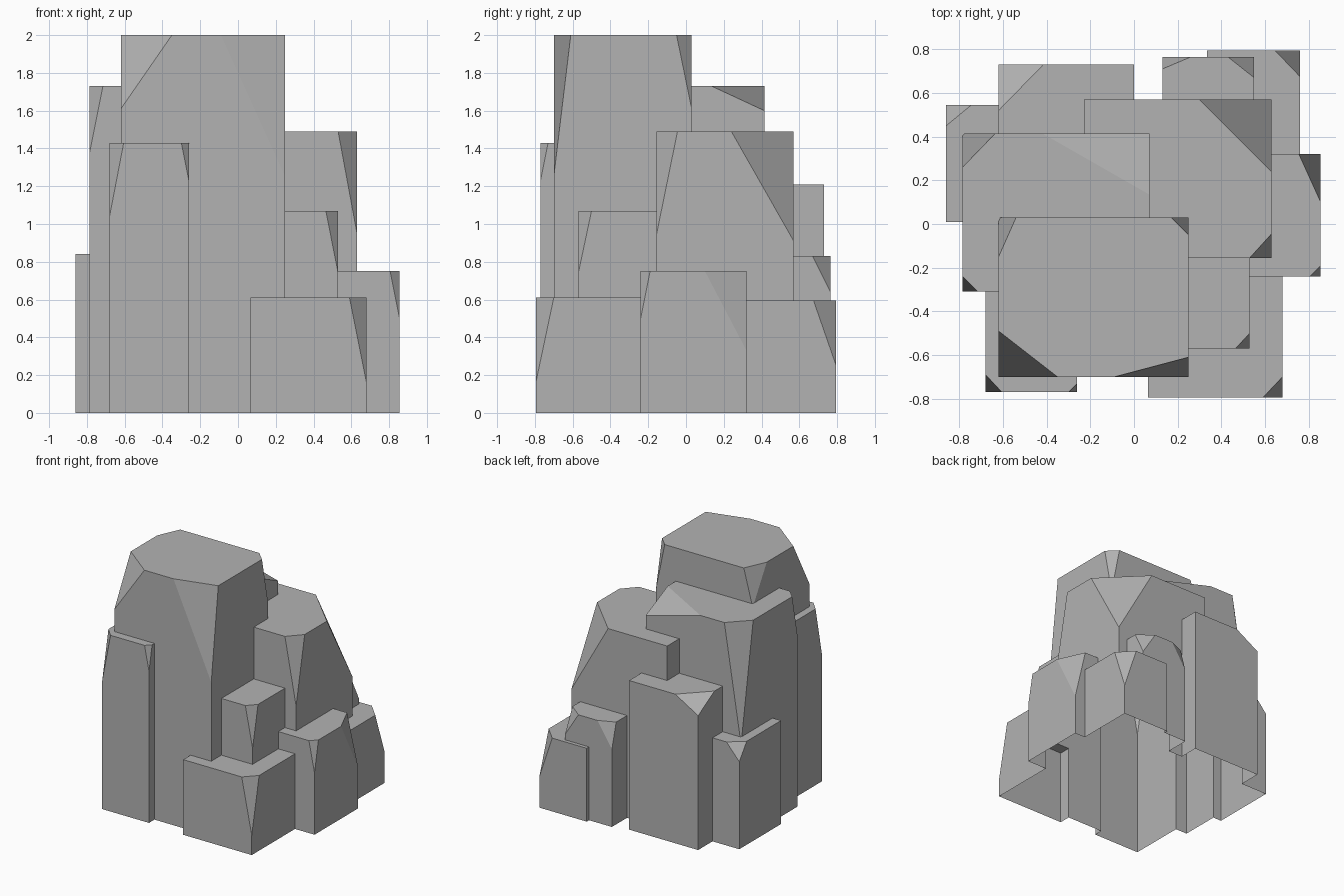
import bpy, bmesh
from mathutils import Vector

if "Cube" in bpy.data.objects:
    bpy.data.objects.remove(bpy.data.objects["Cube"], do_unlink=True)

stone = bpy.data.materials.new("grey stone")
stone.use_nodes = True
stone.diffuse_color = (0.45, 0.45, 0.45, 1)
stone.node_tree.nodes["Principled BSDF"].inputs["Base Color"].default_value = stone.diffuse_color

FL, FR, BL, BR = (0, 0), (1, 0), (0, 1), (1, 1)   # corner = (x side, y side)


def rock(name, xs, ys, top, depth, cuts):
    """Square column whose top corners may be sliced off by (dx, dy, dz)."""
    bm = bmesh.new()
    for corner in (FL, FR, BL, BR):
        ix, iy = corner
        p = Vector((xs[ix], ys[iy], top))
        bm.verts.new((p.x, p.y, -depth))
        if corner in cuts:
            dx, dy, dz = cuts[corner]
            bm.verts.new(p + Vector((dx * (1 - 2 * ix), 0, 0)))
            bm.verts.new(p + Vector((0, dy * (1 - 2 * iy), 0)))
            bm.verts.new(p - Vector((0, 0, dz)))
        else:
            bm.verts.new(p)
    bmesh.ops.convex_hull(bm, input=bm.verts[:])
    bmesh.ops.dissolve_limit(bm, angle_limit=0.01, verts=bm.verts[:], edges=bm.edges[:])
    bmesh.ops.recalc_face_normals(bm, faces=bm.faces[:])
    me = bpy.data.meshes.new(name)
    bm.to_mesh(me)
    bm.free()
    me.materials.append(stone)
    ob = bpy.data.objects.new(name, me)
    bpy.context.scene.collection.objects.link(ob)
    return ob


# name, x range, y range, top height, sliced corners
columns = [
    ("rock_cluster", (-.62, .25), (-.70, .03), 2.0,
     {FL: (.27, .21, .39), FR: (.34, .09, .75), BR: (.08, .08, .39), BL: (.08, .18, .3)}),
    ("left_tall_rock", (-.785, .07), (-.31, .415), 1.73,
     {FL: (.07, .07, .35), BL: (.15, .155, .95), BR: (.49, .28, .13)}),
    ("back_right_tall_rock", (-.23, .63), (-.155, .57), 1.49,
     {FR: (.10, .11, .54), BR: (.33, .33, .58)}),
    ("front_left_rock", (-.68, -.26), (-.77, -.2), 1.43,
     {FL: (.075, .08, .39), FR: (.04, .04, .20)}),
    ("back_left_rock", (-.62, 0), (0, .73), 1.21, {BL: (.205, .21, .12)}),
    ("right_step_rock", (0, .53), (-.57, .01), 1.07, {FR: (.065, .07, .33)}),
    ("left_low_rock", (-.86, -.4), (.01, .545), .84, {BL: (.115, .095, .13)}),
    ("back_right_rock", (.13, .55), (.3, .765), .83,
     {BR: (.12, .095, .19), BL: (.13, .055, .2)}),
    ("right_low_rock", (.3, .855), (-.24, .32), .75,
     {FR: (.05, .05, .25), BR: (.10, .22, .42)}),
    ("front_right_low_rock", (.065, .68), (-.795, -.17), .61, {FR: (.09, .095, .45)}),
    ("back_corner_low_rock", (.335, .76), (.2, .795), .595, {BR: (.115, .12, .345)}),
]
rocks = [rock(n, x, y, z, .1 + .02 * i, c) for i, (n, x, y, z, c) in enumerate(columns)]

# Fuse all columns into one outer shell
cluster, others = rocks[0], rocks[1:]
for ob in others:
    mod = cluster.modifiers.new(ob.name, 'BOOLEAN')
    mod.operation, mod.solver, mod.object = 'UNION', 'EXACT', ob
bpy.context.view_layer.update()
deps = bpy.context.evaluated_depsgraph_get()
shell = bpy.data.meshes.new_from_object(cluster.evaluated_get(deps))
cluster.modifiers.clear()
for ob in others:
    bpy.data.objects.remove(ob, do_unlink=True)

# Slice level with the ground, leaving the underside open
bm = bmesh.new()
bm.from_mesh(shell)
bmesh.ops.bisect_plane(bm, geom=bm.verts[:] + bm.edges[:] + bm.faces[:],
                       plane_co=(0, 0, 0), plane_no=(0, 0, 1), clear_inner=True)
for f in bm.faces:
    f.smooth = False
    f.material_index = 0
bm.to_mesh(shell)
bm.free()
if not shell.materials:
    shell.materials.append(stone)
cluster.data = shell
